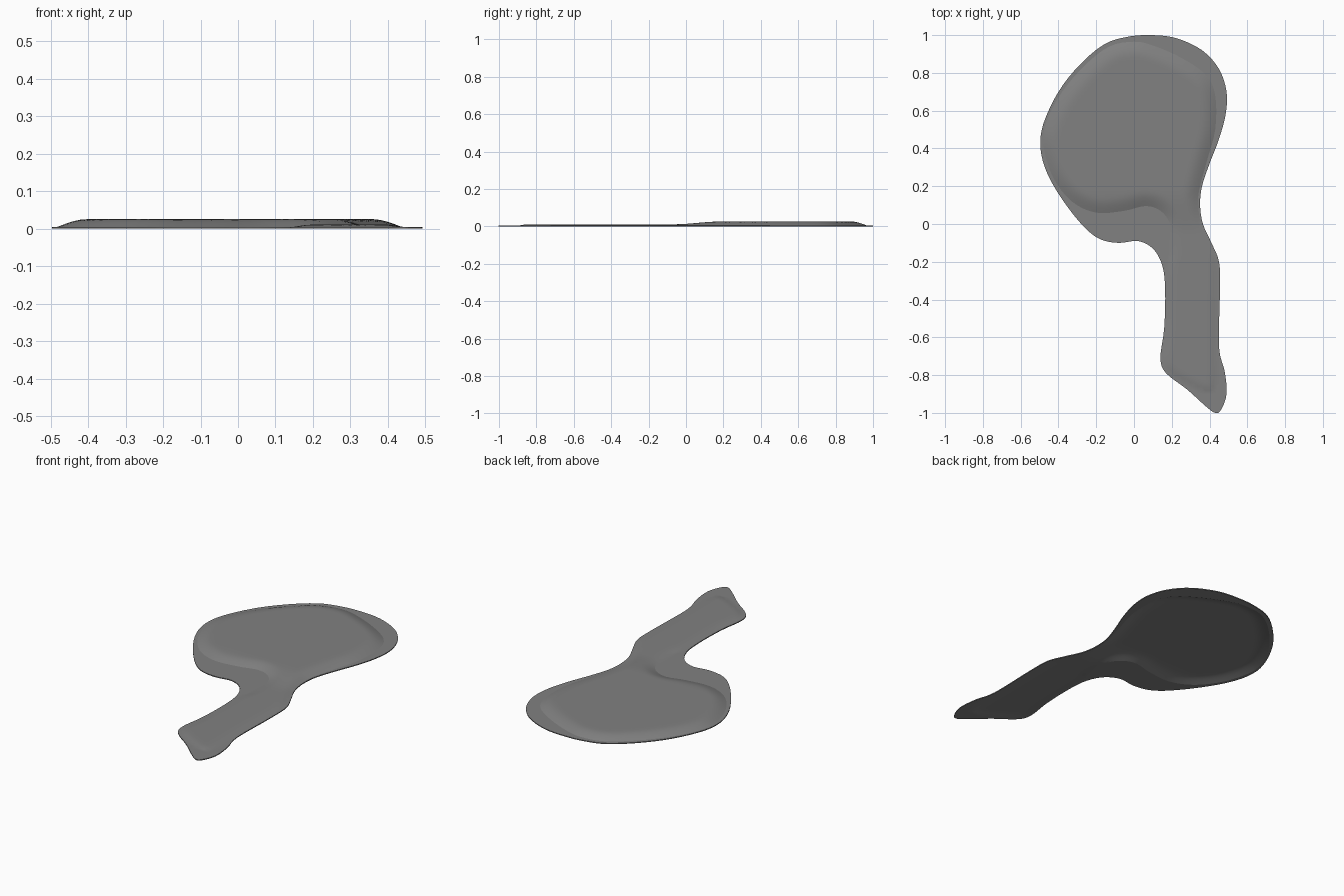
import bpy
import bmesh
import math
from mathutils import Vector
from mathutils.geometry import delaunay_2d_cdt, intersect_point_line

cube = bpy.data.objects.get("Cube")
if cube:
    bpy.data.objects.remove(cube, do_unlink=True)

SHEET = 0.005      # thickness of the flat sheet
STEP = 0.02        # spacing of the interior vertices

# Outlines in hundredths of a unit, clockwise from the top
RIM = [(8, 100), (22, 98.5), (36, 92), (45, 82), (49, 70), (48.5, 58), (45, 45),
       (40, 32), (36, 20), (35, 10), (36.5, 0), (41, -10), (45, -20), (45.5, -35),
       (45, -65), (48, -78), (49, -90), (46, -98.5), (43, -100), (38, -96.5),
       (28, -87.5), (17, -79), (14, -71), (16, -55), (16.5, -35), (15, -22),
       (10, -13), (2, -9), (-8, -10), (-18, -8), (-27, -1), (-38, 13), (-46, 27),
       (-49.5, 40), (-48, 53), (-40, 70), (-29, 84), (-16, 95), (-4, 99)]
FOOT = [(0, 96.5), (10, 94.5), (25, 88), (38, 79), (43, 68), (43, 50), (38.5, 33),
        (34.5, 18), (34, 10), (35.5, 0), (40, -10), (43.5, -20), (44, -35),
        (43.5, -60), (43.5, -80), (42, -88), (36, -88.5), (25, -83), (18, -78),
        (15, -71), (17, -55), (17.5, -35), (18, -22), (20, -13), (19, 0), (14, 7),
        (6, 9.5), (-5, 7), (-20, 6), (-33, 12), (-43, 25), (-48, 42), (-46, 55),
        (-38, 70), (-26, 84), (-13, 94)]


def smooth_loop(points, cuts=4):
    """Closed Catmull-Rom curve through the points."""
    pts = [Vector(p) / 100 for p in points]
    n = len(pts)
    loop = []
    for i in range(n):
        a, b, c, d = (pts[(i + k) % n] for k in (-1, 0, 1, 2))
        for j in range(cuts):
            t = j / cuts
            loop.append(b + (c - a) * t / 2
                        + (a - b * 2.5 + c * 2 - d / 2) * t ** 2
                        + ((b - c) * 3 + d - a) * t ** 3 / 2)
    return loop


def sides(loop):
    return zip(loop, loop[1:] + loop[:1])


def inside(p, loop):
    hit = False
    for a, b in sides(loop):
        if (a.y > p.y) != (b.y > p.y):
            if p.x < a.x + (b.x - a.x) * (p.y - a.y) / (b.y - a.y):
                hit = not hit
    return hit


def distance(p, loop):
    best = math.inf
    for a, b in sides(loop):
        t = min(1, max(0, intersect_point_line(p, a, b)[1]))
        best = min(best, (a.lerp(b, t) - p).length)
    return best


def blend(low, high, value):
    t = min(1, max(0, (value - low) / (high - low)))
    return t * t * (3 - 2 * t)


rim, foot = smooth_loop(RIM), smooth_loop(FOOT)


def height(p):
    """Flat ledge, rounded shoulder, then a broad raised top."""
    if not inside(p, foot):
        return SHEET
    head = blend(-0.06, 0.18, p.y)
    rise = 0.006 + 0.0145 * head
    width = 0.05 + 0.03 * head
    t = min(1, distance(p, foot) / width)
    return SHEET + rise * math.sin(t * math.pi / 2)


# Interior vertices kept clear of both outlines
points = rim + foot
edges = []
for start, loop in ((0, rim), (len(rim), foot)):
    n = len(loop)
    edges += [(start + i, start + (i + 1) % n) for i in range(n)]
fill = []
for i in range(-25, 26):
    for j in range(-50, 51):
        p = Vector((i, j)) * STEP
        if inside(p, rim) and min(distance(p, rim), distance(p, foot)) > STEP * 0.4:
            fill.append(p)
flat, _, tris, *_ = delaunay_2d_cdt(points + fill, edges, [], 1, 1e-5)

# Raised sheet
bm = bmesh.new()
verts = [bm.verts.new((p.x, p.y, height(p))) for p in flat]
for tri in tris:
    bm.faces.new([verts[i] for i in tri])
for v in [v for v in bm.verts if not v.link_faces]:
    bm.verts.remove(v)
bm.normal_update()
for f in bm.faces:
    if f.normal.z < 0:
        f.normal_flip()
mesh = bpy.data.meshes.new("raised_sheet")
bm.to_mesh(mesh)
bm.free()
sheet = bpy.data.objects.new("raised_sheet", mesh)
bpy.context.collection.objects.link(sheet)

# Single grey material
grey = bpy.data.materials.new("mid_grey")
grey.use_nodes = True
colour = (0.22, 0.22, 0.22, 1)
grey.diffuse_color = colour
grey.node_tree.nodes["Principled BSDF"].inputs["Base Color"].default_value = colour
mesh.materials.append(grey)

# Thickness, with crisp rim and foot lines
bpy.ops.object.select_all(action="DESELECT")
sheet.select_set(True)
bpy.context.view_layer.objects.active = sheet
shell = sheet.modifiers.new("thickness", "SOLIDIFY")
shell.thickness = SHEET
shell.offset = -1
bpy.ops.object.modifier_apply(modifier=shell.name)
bpy.ops.object.shade_smooth_by_angle(angle=math.radians(14))
